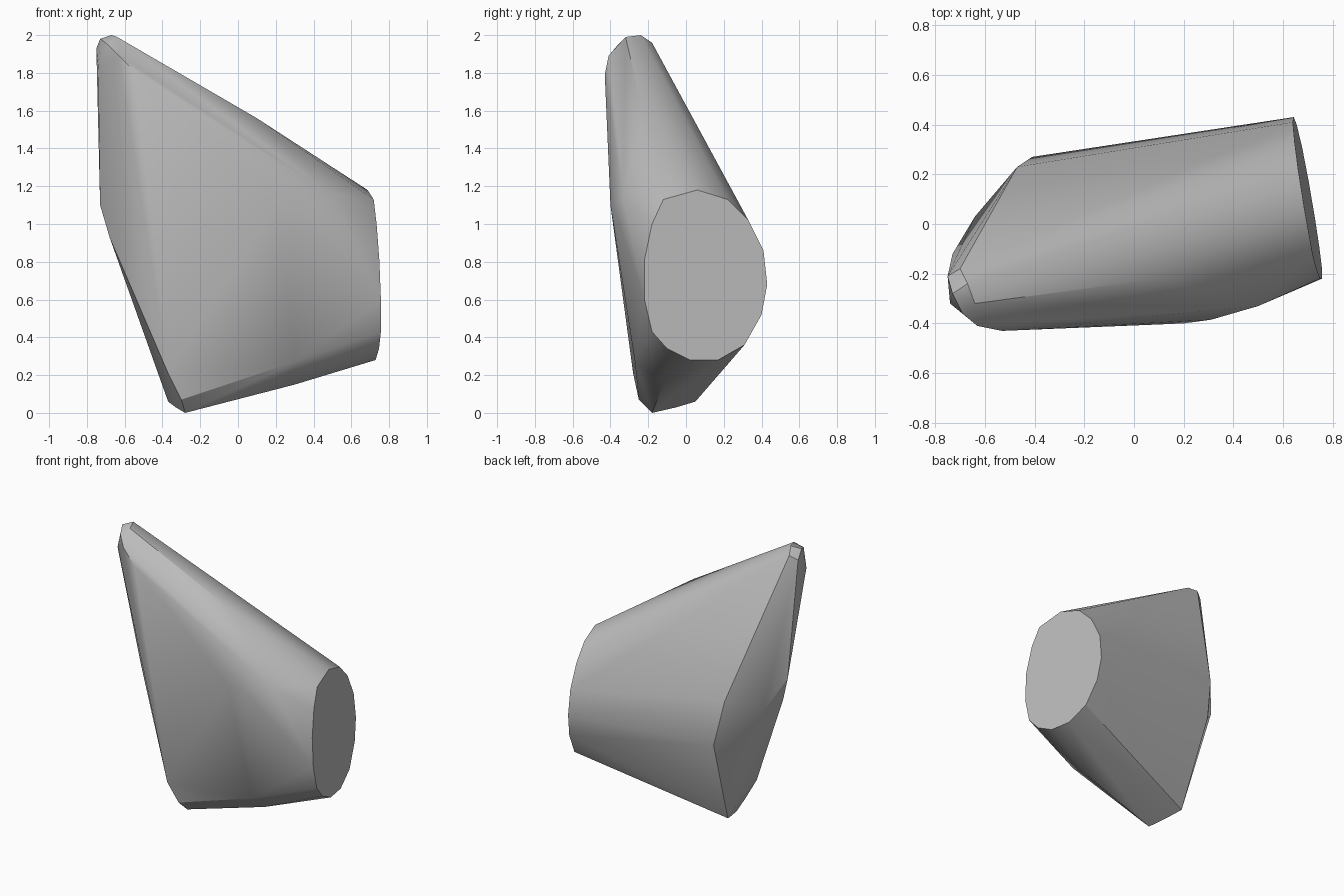
import bpy
import bmesh
import math

default_cube = bpy.data.objects.get("Cube")
if default_cube:
    bpy.data.objects.remove(default_cube, do_unlink=True)


def flat_material(name, colour):
    material = bpy.data.materials.new(name)
    material.use_nodes = True
    material.diffuse_color = colour
    material.node_tree.nodes["Principled BSDF"].inputs["Base Color"].default_value = colour
    return material


def hull_object(name, points, material):
    """Wrap the points in a convex skin, merge coplanar faces and shade it."""
    mesh = bpy.data.meshes.new(name)
    bm = bmesh.new()
    for point in points:
        bm.verts.new(point)
    result = bmesh.ops.convex_hull(bm, input=bm.verts[:])
    unused = {e for key in ("geom_interior", "geom_unused") for e in result[key]}
    loose = [v for v in unused if isinstance(v, bmesh.types.BMVert) and v.is_valid]
    bmesh.ops.delete(bm, geom=loose, context="VERTS")
    bmesh.ops.dissolve_limit(bm, angle_limit=math.radians(1),
                             verts=bm.verts[:], edges=bm.edges[:])
    bmesh.ops.recalc_face_normals(bm, faces=bm.faces[:])
    bm.to_mesh(mesh)
    bm.free()
    mesh.materials.append(material)
    obj = bpy.data.objects.new(name, mesh)
    bpy.context.collection.objects.link(obj)
    bpy.ops.object.select_all(action="DESELECT")
    obj.select_set(True)
    bpy.context.view_layer.objects.active = obj
    bpy.ops.object.shade_smooth_by_angle(angle=math.radians(30))
    return obj


def on_end_plane(y, z):
    """Place an outline point on the slightly slanted flat end."""
    return (.714 - .17 * y - .04 * (z - .73), y, z)


# Oval flat end, as (y, z) outline
end_outline = [
    (-.12, 1.13), (.06, 1.18), (.22, 1.13), (.33, 1.02), (.41, .86),
    (.43, .68), (.4, .52), (.31, .36), (.17, .28), (.02, .28),
    (-.1, .34), (-.18, .43), (-.22, .6), (-.22, .81), (-.18, 1),
]
end_cap = [on_end_plane(y, z) for y, z in end_outline]

# Small blunt tip
tip = [
    (-.67, -.24, 2), (-.7, -.18, 1.96), (-.75, -.21, 1.93),
    (-.73, -.28, 1.98), (-.64, -.32, 1.99), (-.69, -.36, 1.95),
    (-.74, -.32, 1.83), (-.63, -.41, 1.89), (-.53, -.43, 1.79),
]

# Rear corner and narrow side
rear_corner = [
    (-.47, .23, 1), (-.41, .27, .68), (-.64, .03, .9),
    (-.73, -.12, 1.1), (-.68, -.14, .93),
]

# Narrow foot
foot = [
    (-.28, -.18, 0), (-.37, .05, .06), (-.33, -.05, .03),
    (-.3, -.25, .07), (-.37, -.28, .21),
]

# Swollen front, ridge and underside
front_bulge = [(.5, -.33, 1.15), (.31, -.385, 1.1), (.2, -.4, 1.1)]
ridge = [(.1, -.22, 1.56)]
underside = [(.3, -.12, .15), (.3, -.27, .27)]

grey = flat_material("stone grey", (.5, .5, .5, 1))
hull_object("stone_shard",
            end_cap + tip + rear_corner + foot + front_bulge + ridge + underside,
            grey)
